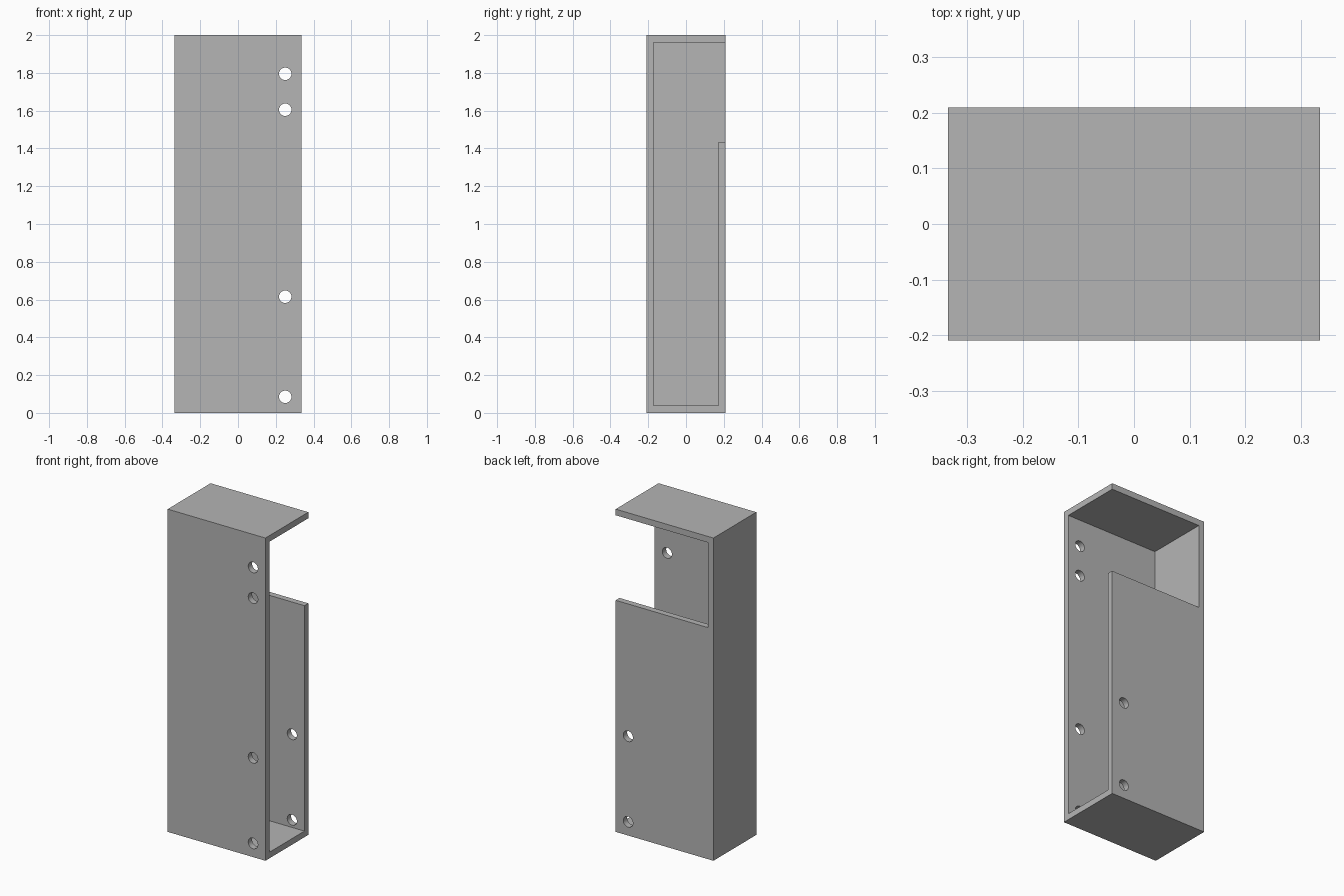
import bpy
import math

W, D, H = 0.67, 0.42, 2.0      # outer size
T = 0.038                      # wall thickness
WINDOW_Z = 1.435               # top edge of the short back wall
HOLE_X, HOLE_R = 0.25, 0.033

if "Cube" in bpy.data.objects:
    bpy.data.objects.remove(bpy.data.objects["Cube"], do_unlink=True)


def box(name, low, high):
    """Box between two opposite corners."""
    bpy.ops.mesh.primitive_cube_add(
        size=1, location=[(a + b) / 2 for a, b in zip(low, high)])
    ob = bpy.context.object
    ob.name = name
    ob.scale = [b - a for a, b in zip(low, high)]
    bpy.ops.object.transform_apply(location=True, rotation=False, scale=True)
    return ob


def drill(name, y, z):
    """Round cutter running along y."""
    bpy.ops.mesh.primitive_cylinder_add(
        vertices=32, radius=HOLE_R, depth=4 * T,
        location=(HOLE_X, y, z), rotation=(math.pi / 2, 0, 0))
    ob = bpy.context.object
    ob.name = name
    return ob


def cut(target, cutter):
    """Subtract the cutter and discard it."""
    cutter.hide_render = True
    mod = target.modifiers.new("cut", 'BOOLEAN')
    mod.operation, mod.solver, mod.object = 'DIFFERENCE', 'EXACT', cutter
    bpy.context.view_layer.objects.active = target
    bpy.ops.object.modifier_apply(modifier=mod.name)
    bpy.data.objects.remove(cutter, do_unlink=True)


x, y = W / 2, D / 2
housing = box("housing", (-x, -y, 0), (x, y, H))

# Cavity open to the left side, and the opening above the short back wall
cut(housing, box("cavity", (-x + T, -y + T, T), (x + T, y - T, H - T)))
cut(housing, box("back_window", (-x + T, 0, WINDOW_Z), (x + T, y + T, H - T)))

# Screw holes: four in the front wall, the lower two repeated in the back wall
for z in (0.085, 0.615, 1.605, 1.795):
    cut(housing, drill("front_hole", -y + T / 2, z))
    if z < 1:
        cut(housing, drill("back_hole", y - T / 2, z))

# Plain grey finish
grey = bpy.data.materials.new("plain grey")
grey.use_nodes = True
colour = (0.46, 0.46, 0.46, 1)
grey.diffuse_color = colour
grey.node_tree.nodes["Principled BSDF"].inputs["Base Color"].default_value = colour
housing.data.materials.clear()
housing.data.materials.append(grey)

bpy.ops.object.select_all(action='DESELECT')
housing.select_set(True)
bpy.context.view_layer.objects.active = housing
bpy.ops.object.shade_smooth_by_angle(angle=math.radians(30))
